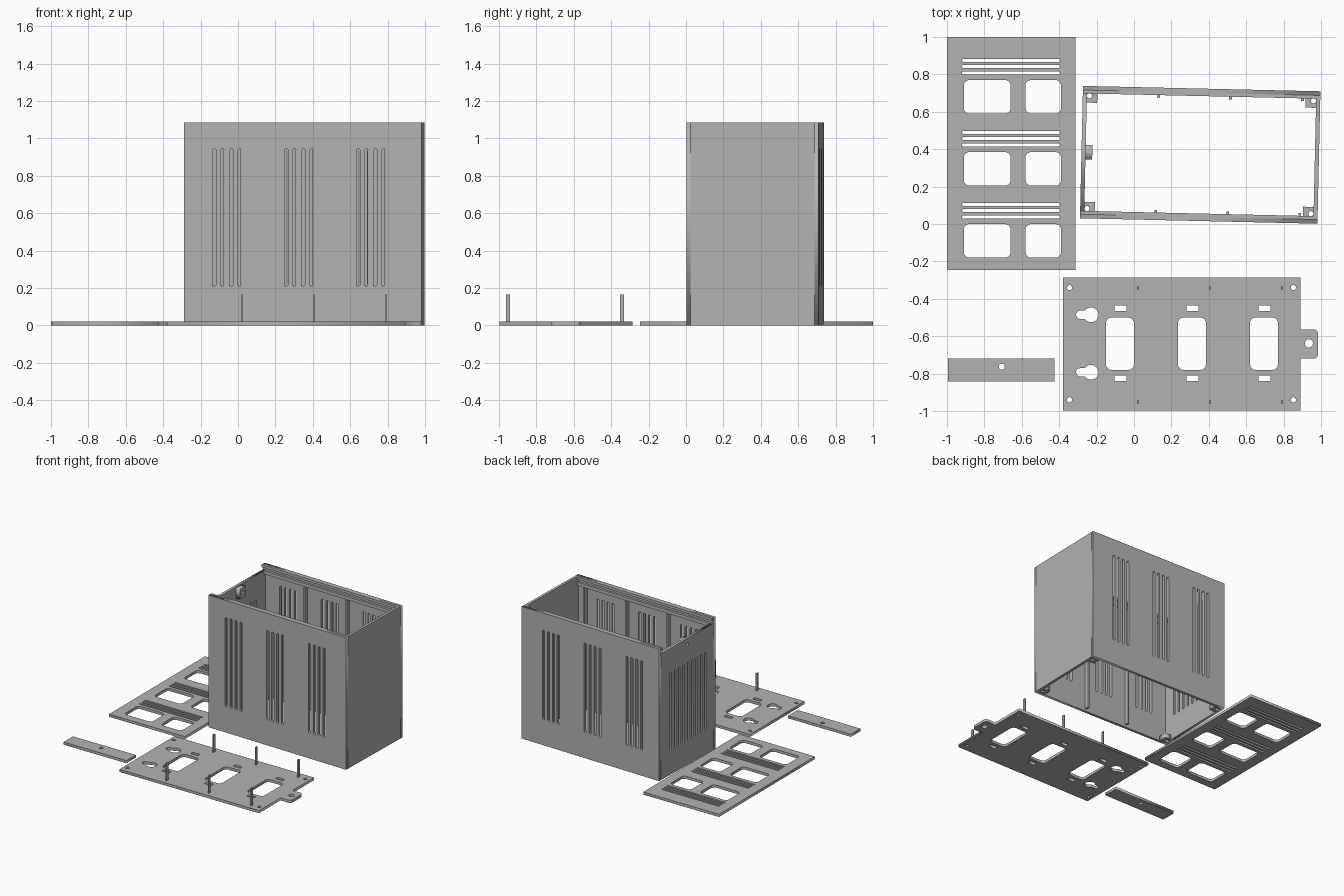
import bpy, bmesh, math
from mathutils import Matrix, Vector

if "Cube" in bpy.data.objects:
    bpy.data.objects.remove(bpy.data.objects["Cube"])

grey = bpy.data.materials.new("light_grey")
grey.diffuse_color = (0.45, 0.45, 0.45, 1)
grey.use_nodes = True
grey.node_tree.nodes["Principled BSDF"].inputs["Base Color"].default_value = grey.diffuse_color

T = 0.022                      # sheet thickness
GAP = 0.385                    # spacing of the three repeated bays


def arc(cx, cy, r, a0, a1, n):
    return [(cx + r * math.cos(a0 + (a1 - a0) * i / n),
             cy + r * math.sin(a0 + (a1 - a0) * i / n)) for i in range(n + 1)]


def circle(cx, cy, r, n=20):
    return arc(cx, cy, r, 0, math.tau, n)[:-1]


def rect(x0, y0, x1, y1, r=0.0, n=4):
    """Rectangle outline with optional rounded corners."""
    if r == 0:
        return [(x0, y0), (x1, y0), (x1, y1), (x0, y1)]
    q = math.pi / 2
    centres = [(x1 - r, y1 - r), (x0 + r, y1 - r), (x0 + r, y0 + r), (x1 - r, y0 + r)]
    pts = []
    for i, (cx, cy) in enumerate(centres):
        for p in arc(cx, cy, r, i * q, (i + 1) * q, n):
            if not pts or (Vector(p) - Vector(pts[-1])).length > 1e-4:
                pts.append(p)
    if (Vector(pts[0]) - Vector(pts[-1])).length < 1e-4:
        pts.pop()
    return pts


def panel(name, outline, holes, thickness, matrix):
    """Flat sheet with holes, extruded about its mid plane, then placed."""
    curve = bpy.data.curves.new(name, 'CURVE')
    curve.dimensions = '2D'
    curve.fill_mode = 'BOTH'
    curve.extrude = thickness / 2
    for pts in [outline] + holes:
        s = curve.splines.new('POLY')
        s.points.add(len(pts) - 1)
        for p, (x, y) in zip(s.points, pts):
            p.co = (x, y, 0, 1)
        s.use_cyclic_u = True
    ob = bpy.data.objects.new(name, curve)
    bpy.context.collection.objects.link(ob)
    bpy.ops.object.select_all(action='DESELECT')
    ob.select_set(True)
    bpy.context.view_layer.objects.active = ob
    bpy.ops.object.convert(target='MESH')
    ob = bpy.context.view_layer.objects.active
    bm = bmesh.new()
    bm.from_mesh(ob.data)
    bmesh.ops.remove_doubles(bm, verts=bm.verts, dist=1e-5)
    bmesh.ops.recalc_face_normals(bm, faces=bm.faces)
    bm.transform(matrix)
    bm.to_mesh(ob.data)
    bm.free()
    ob.data.materials.clear()
    ob.data.materials.append(grey)
    return ob


def block(name, lo, hi, matrix=Matrix()):
    lo, hi = Vector(lo), Vector(hi)
    bm = bmesh.new()
    bmesh.ops.create_cube(bm, size=1)
    bm.transform(matrix @ Matrix.Translation((lo + hi) / 2)
                 @ Matrix.Diagonal((*(hi - lo), 1)))
    me = bpy.data.meshes.new(name)
    bm.to_mesh(me)
    bm.free()
    me.materials.append(grey)
    ob = bpy.data.objects.new(name, me)
    bpy.context.collection.objects.link(ob)
    return ob


FLAT = Matrix.Translation((0, 0, T / 2))

# Cover sheet with six windows and three groups of vents
holes = []
for i in range(3):
    y = i * GAP
    holes.append(rect(-0.91, -0.18 + y, -0.66, 0.0 + y, 0.03))
    holes.append(rect(-0.58, -0.18 + y, -0.39, 0.0 + y, 0.03))
    for k in range(3):
        yc = 0.038 + y + k * 0.0335
        holes.append(rect(-0.92, yc - 0.0085, -0.395, yc + 0.0085, 0.0085))
panel("cover_sheet", rect(-1, -0.245, -0.312, 1), holes, T, FLAT)

# Small strip with one hole
panel("strip", rect(-0.995, -0.842, -0.425, -0.72),
      [circle(-0.707, -0.763, 0.016)], T, FLAT)

# Mounting plate with a rounded lug on its right end
outline = [(-0.38, -0.997), (0.89, -0.997), (0.89, -0.72)]
outline += arc(0.96, -0.695, 0.025, -math.pi / 2, 0, 4)
outline += arc(0.96, -0.588, 0.025, 0, math.pi / 2, 4)
outline += [(0.89, -0.563), (0.89, -0.285), (-0.38, -0.285)]
holes = [circle(0.935, -0.638, 0.022)]
holes += [circle(x, y, 0.014) for x in (-0.345, 0.852) for y in (-0.34, -0.94)]
for i in range(3):
    x = i * GAP
    holes.append(rect(-0.15 + x, -0.78, 0.0 + x, -0.5, 0.03))
    for y in (-0.45, -0.825):
        holes.append(rect(-0.105 + x, y - 0.014, -0.04 + x, y + 0.014))
a = math.asin(0.022 / 0.04)
for y in (-0.485, -0.793):     # keyholes
    holes.append(arc(-0.23, y, 0.04, a - math.pi, math.pi - a, 18)
                 + arc(-0.288, y, 0.022, math.pi / 2, math.pi * 1.5, 8))
panel("mounting_plate", outline, holes, T, FLAT)

# Upright pins on the mounting plate
for i in range(3):
    x = 0.02 + i * GAP
    for y in (-0.342, -0.952):
        block("pin", (x - 0.005, y - 0.011, T * 0.5), (x + 0.005, y + 0.011, 0.166))

# Housing, slightly turned about the vertical
B = Matrix.Translation((0.354, 0.37, 0)) @ Matrix.Rotation(math.radians(-1.3), 4, 'Z')
RX = Matrix.Rotation(math.pi / 2, 4, 'X')
RZ = Matrix.Rotation(math.pi / 2, 4, 'Z')
L, W, H = 0.635, 0.354, 1.085   # half length, half width, height
LOW = 1.04                      # open end and groove floor

# Long walls with three groups of four vents
vents = []
for i in range(3):
    for k in range(4):
        xc = -0.405 + i * GAP + (k - 1.5) * 0.0455
        vents.append(rect(xc - 0.01, 0.21, xc + 0.01, 0.945, 0.01))
for s in (-1, 1):
    panel("long_wall", rect(-L, 0, L, H), vents, T,
          B @ Matrix.Translation((0, s * (W - T / 2), 0)) @ RX)
    # Rails that form the cover groove
    for z0, z1 in ((1.012, LOW), (1.064, H)):
        y0, y1 = sorted((s * (W - T + 0.002), s * (W - 0.04)))
        block("groove_rail", (-L, y0, z0), (L - T / 2, y1, z1), B)
    # Inner ribs between the bays
    for i in range(3):
        x = -0.23 + i * GAP
        y0, y1 = sorted((s * (W - T + 0.002), s * 0.3))
        block("inner_rib", (x - 0.007, y0, 0.02), (x + 0.007, y1, 1.012), B)

# Plain end wall
block("plain_end_wall", (L - T, -W + T, 0), (L, W - T, H), B)

# Vented end wall, lower so the cover can slide in
slots = [rect(y - 0.01, 0.2, y + 0.01, 0.84, 0.01)
         for y in (-0.01 + (k - 4) * 0.0545 for k in range(9))]
bolt = circle(0, 0.99, 0.014)
panel("vented_end_wall", rect(-W + T, 0, W - T, LOW), slots + [bolt], T,
      B @ Matrix.Translation((-L + T / 2, 0, 0)) @ RZ @ RX)
panel("bolt_block", rect(-0.038, 0.945, 0.038, 1.03), [bolt], 0.036,
      B @ Matrix.Translation((-L + T + 0.018, 0, 0)) @ RZ @ RX)

# Screw corners at the bottom
for sx in (-1, 1):
    for sy in (-1, 1):
        x0, x1 = sorted((sx * 0.557, sx * (L - T + 0.002)))
        y0, y1 = sorted((sy * 0.265, sy * (W - T + 0.002)))
        panel("screw_corner", rect(x0, y0, x1, y1),
              [circle(sx * 0.599, sy * 0.302, 0.014)], 0.04,
              B @ Matrix.Translation((0, 0, 0.02)))
